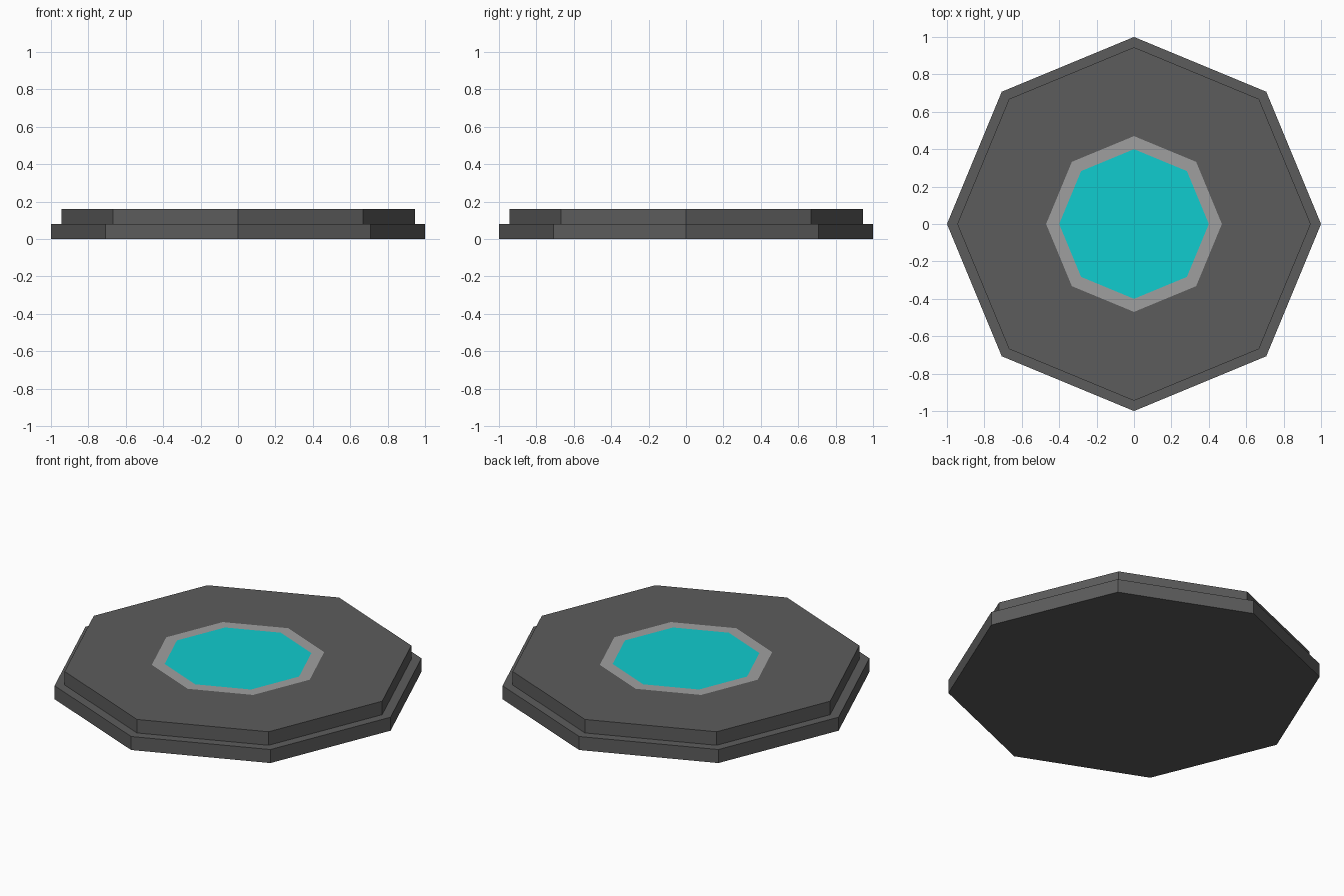
import bpy
import bmesh
from math import cos, pi
from mathutils import Matrix

SIDES = 8
STEP = 0.08

cube = bpy.data.objects.get("Cube")
if cube:
    bpy.data.objects.remove(cube, do_unlink=True)


def make_material(name, rgb):
    mat = bpy.data.materials.new(name)
    mat.use_nodes = True
    colour = (*rgb, 1.0)
    mat.diffuse_color = colour
    mat.node_tree.nodes["Principled BSDF"].inputs["Base Color"].default_value = colour
    return mat


dark_grey = make_material("dark_grey", (0.107, 0.107, 0.107))
light_grey = make_material("light_grey", (0.347, 0.347, 0.347))
cyan = make_material("cyan", (0.005, 0.604, 0.622))


def octagon_slab(name, radius, bottom, materials, inset_radii=()):
    """Flat eight-sided slab; each inset radius cuts a new colour into the top."""
    bm = bmesh.new()
    bmesh.ops.create_cone(bm, cap_ends=True, segments=SIDES,
                          radius1=radius, radius2=radius, depth=STEP,
                          matrix=Matrix.Translation((0, 0, bottom + STEP / 2)))
    bm.normal_update()
    top = max(bm.faces, key=lambda f: f.calc_center_median().z)
    outer = radius
    for index, inner in enumerate(inset_radii, start=1):
        bmesh.ops.inset_region(bm, faces=[top], use_even_offset=True,
                               thickness=(outer - inner) * cos(pi / SIDES))
        top.material_index = index
        outer = inner
    mesh = bpy.data.meshes.new(name)
    bm.to_mesh(mesh)
    bm.free()
    for mat in materials:
        mesh.materials.append(mat)
    obj = bpy.data.objects.new(name, mesh)
    bpy.context.collection.objects.link(obj)
    return obj


# Wide lower step
octagon_slab("lower_step", 1.0, 0.0, [dark_grey])

# Upper step with a light rim and a bright centre panel set flush in its top
octagon_slab("upper_step", 0.945, STEP, [dark_grey, light_grey, cyan], (0.47, 0.40))
